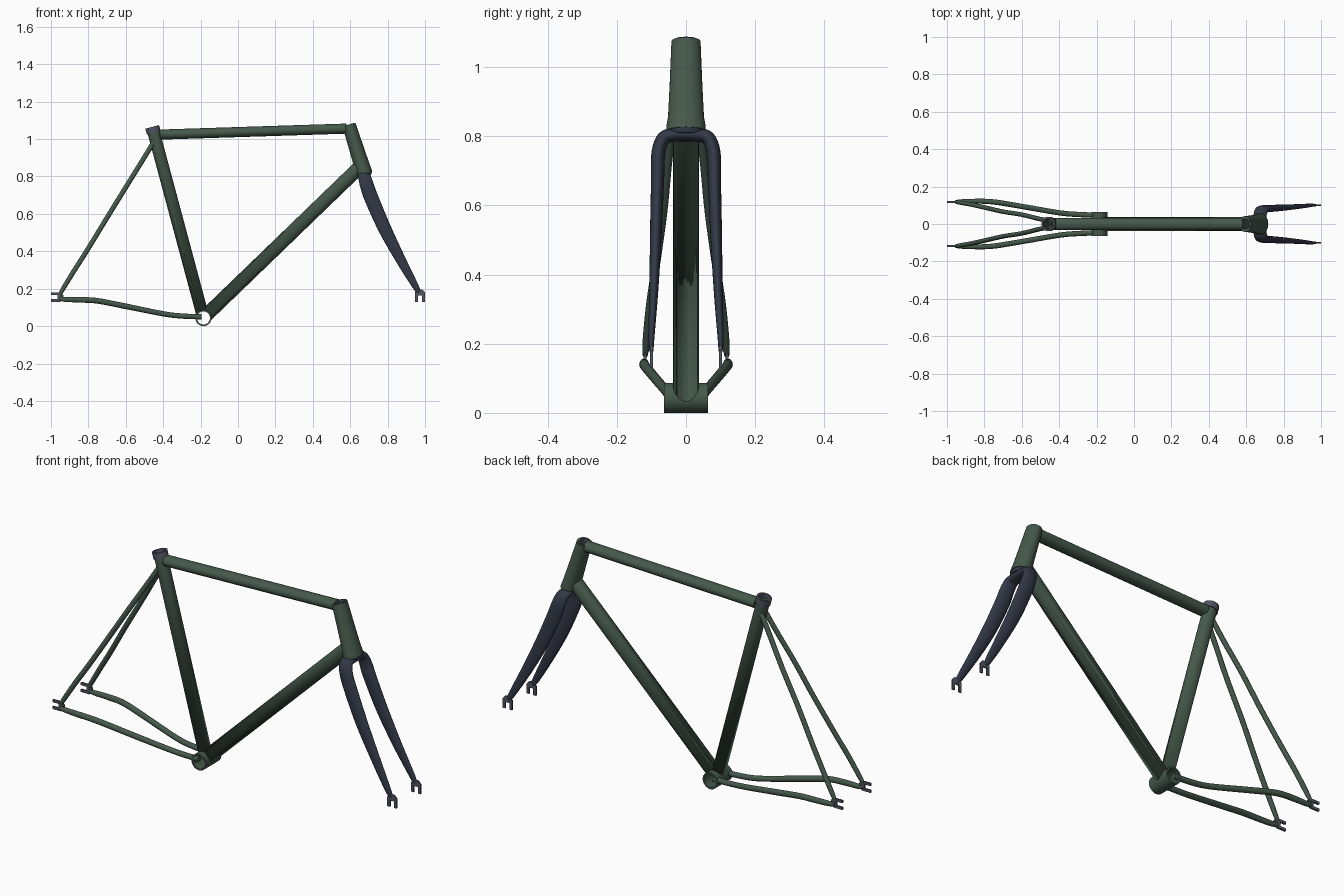
import bpy, bmesh
from mathutils import Vector

if "Cube" in bpy.data.objects:
    bpy.data.objects.remove(bpy.data.objects["Cube"])


def material(name, rgb):
    m = bpy.data.materials.new(name)
    m.diffuse_color = (*rgb, 1)
    m.use_nodes = True
    m.node_tree.nodes["Principled BSDF"].inputs["Base Color"].default_value = m.diffuse_color
    return m


GREEN = material("green_paint", (0.06, 0.10, 0.07))
NAVY = material("dark_blue_paint", (0.032, 0.04, 0.062))
GREY = material("dark_metal", (0.085, 0.09, 0.12))


def finish(bm, name, mat, mirror=False):
    bmesh.ops.recalc_face_normals(bm, faces=bm.faces)
    me = bpy.data.meshes.new(name)
    bm.to_mesh(me)
    bm.free()
    ob = bpy.data.objects.new(name, me)
    bpy.context.collection.objects.link(ob)
    if mat:
        me.materials.append(mat)
    bpy.ops.object.select_all(action='DESELECT')
    ob.select_set(True)
    bpy.context.view_layer.objects.active = ob
    bpy.ops.object.shade_smooth_by_angle(angle=0.7)
    if mirror:
        m = ob.modifiers.new("mirror", 'MIRROR')
        m.use_axis = (False, True, False)
    return ob


def spline(pts, steps):
    """Catmull-Rom through (x, y, z, a, b) points."""
    v = [Vector(p) for p in pts]
    v = [2 * v[0] - v[1]] + v + [2 * v[-1] - v[-2]]
    out = []
    for i in range(1, len(v) - 2):
        p0, p1, p2, p3 = v[i - 1:i + 3]
        for k in range(steps):
            t = k / steps
            out.append(0.5 * (2 * p1 + (p2 - p0) * t
                              + (2 * p0 - 5 * p1 + 4 * p2 - p3) * t * t
                              + (3 * p1 - 3 * p2 + p3 - p0) * t ** 3))
    return out + [v[-2]]


def tube(name, pts, mat, ref=(1, 0, 0), smooth=0, wall=0, mirror=False, sides=32):
    """Sweep an ellipse along a path: radius a toward ref, b across it."""
    from math import cos, sin, tau
    pts = spline(pts, smooth) if smooth else [Vector(p) for p in pts]
    pos = [Vector(p[:3]) for p in pts]
    ref = Vector(ref)
    bm = bmesh.new()

    def ring(i, inset):
        t = (pos[min(i + 1, len(pos) - 1)] - pos[max(i - 1, 0)]).normalized()
        u = (ref - ref.dot(t) * t).normalized()
        w = t.cross(u)
        a, b = pts[i][3] - inset, pts[i][4] - inset
        return [bm.verts.new(pos[i] + u * a * cos(tau * k / sides) + w * b * sin(tau * k / sides))
                for k in range(sides)]

    rings = [ring(i, 0) for i in range(len(pts))]
    if wall:
        rings += [ring(i, wall) for i in reversed(range(len(pts)))]
        rings.append(rings[0])
    else:
        bm.faces.new(rings[0])
        bm.faces.new(rings[-1])
    for r, s in zip(rings, rings[1:]):
        for k in range(sides):
            j = (k + 1) % sides
            bm.faces.new((r[k], r[j], s[j], s[k]))
    return finish(bm, name, mat, mirror)


def dropout(name, place, y, thick):
    """Slotted U plate, mirrored to both sides."""
    shape = [(0, .025), (0, .011), (.034, .011), (.034, -.011), (0, -.011), (0, -.025),
             (.05, -.025), (.066, -.012), (.066, .012), (.05, .025)]
    bm = bmesh.new()
    verts = []
    for u, v in shape:
        x, z = place(u, v)
        verts.append(bm.verts.new((x, y - thick / 2, z)))
    f = bm.faces.new(verts)
    ext = bmesh.ops.extrude_face_region(bm, geom=[f])
    bmesh.ops.translate(bm, vec=(0, thick, 0),
                        verts=[e for e in ext["geom"] if isinstance(e, bmesh.types.BMVert)])
    finish(bm, name, GREY, True)


# points on an axis, with radii
def along(start, end, stops):
    s, e = Vector(start), Vector(end)
    return [(*s.lerp(e, t), a, b) for t, a, b in stops]


BB = (-.185, 0, .0435)
SEAT_TOP = (-.458, 0, 1.062)
HEAD_TOP, HEAD_LOW = (.594, 0, 1.075), (.676, 0, .814)

# bottom bracket shell and the cutter that keeps its bore clear
tube("bottom_bracket_shell", [(BB[0], y, BB[2], .0435, .0435) for y in (-.063, .063)], GREEN, wall=.0085)
cutter = tube("bore_cutter", [(BB[0], y, BB[2], .038, .038) for y in (-.1, .1)], None)
cutter.hide_render = True
cutter.hide_viewport = True

# main triangle
seat = tube("seat_tube", along(BB, SEAT_TOP, [(0, .033, .033), (.985, .033, .033)]), GREEN, wall=.006)
down = tube("down_tube", [(*BB, .037, .037), (.65, 0, .85, .037, .037)], GREEN, ref=(0, 0, 1))
for ob in (seat, down):
    m = ob.modifiers.new("bore", 'BOOLEAN')
    m.operation, m.object, m.solver = 'DIFFERENCE', cutter, 'EXACT'
tube("top_tube", [(-.418, 0, 1.024, .027, .033), (.58, 0, 1.056, .027, .033)], GREEN, ref=(0, 0, 1))
tube("head_tube", along(HEAD_TOP, HEAD_LOW,
     [(0, .036, .042), (.5, .0395, .0475), (.84, .042, .052), (.95, .044, .057), (1, .044, .057)]),
     GREEN, wall=.009)
tube("upper_headset_ring", along(HEAD_TOP, HEAD_LOW, [(-.012, .031, .036), (.06, .031, .036)]), GREY, wall=.008)
tube("lower_headset_race", along(HEAD_TOP, HEAD_LOW, [(.93, .041, .053), (1.01, .041, .053), (1.05, .034, .044)]), NAVY)

# seat clamp collar
tube("seat_collar", along(BB, SEAT_TOP, [(.972, .038, .038), (1.003, .038, .038)]), GREY, wall=.010)

# rear stays
tube("chain_stays", [(-.955, .119, .148, .010, .008), (-.925, .12, .143, .013, .012),
                     (-.85, .122, .141, .015, .013), (-.75, .118, .135, .015, .014),
                     (-.6, .094, .106, .015, .014), (-.4, .060, .066, .014, .014),
                     (-.3, .051, .054, .014, .014), (-.195, .047, .05, .014, .014)],
     GREEN, ref=(0, 0, 1), smooth=6, mirror=True, sides=20)
tube("seat_stays", [(-.955, .118, .165, .009, .007), (-.935, .115, .2, .012, .011),
                    (-.874, .105, .3, .013, .012), (-.81, .091, .4, .013, .012),
                    (-.7, .066, .58, .013, .012), (-.6, .050, .742, .013, .012),
                    (-.51, .028, .887, .013, .012), (-.45, .016, .985, .013, .012)],
     GREEN, smooth=6, mirror=True, sides=20)
dropout("rear_dropouts", lambda u, v: (-1 + u, .155 + v), .118, .009)

# fork: one sweep down each leg and across the crown
half = [(.968, .1, .18, .012, .006), (.945, .1, .22, .018, .009), (.87, .093, .355, .027, .013),
        (.785, .087, .52, .035, .017), (.715, .082, .68, .038, .019), (.69, .080, .75, .037, .02),
        (.678, .066, .792, .035, .02), (.674, .04, .803, .035, .02), (.674, 0, .805, .035, .02)]
tube("fork", half + [(x, -y, z, a, b) for x, y, z, a, b in reversed(half[:-1])], NAVY, smooth=6)
dropout("front_dropouts", lambda u, v: (.973 + v * 1.08, .13 + u), .1, .008)
